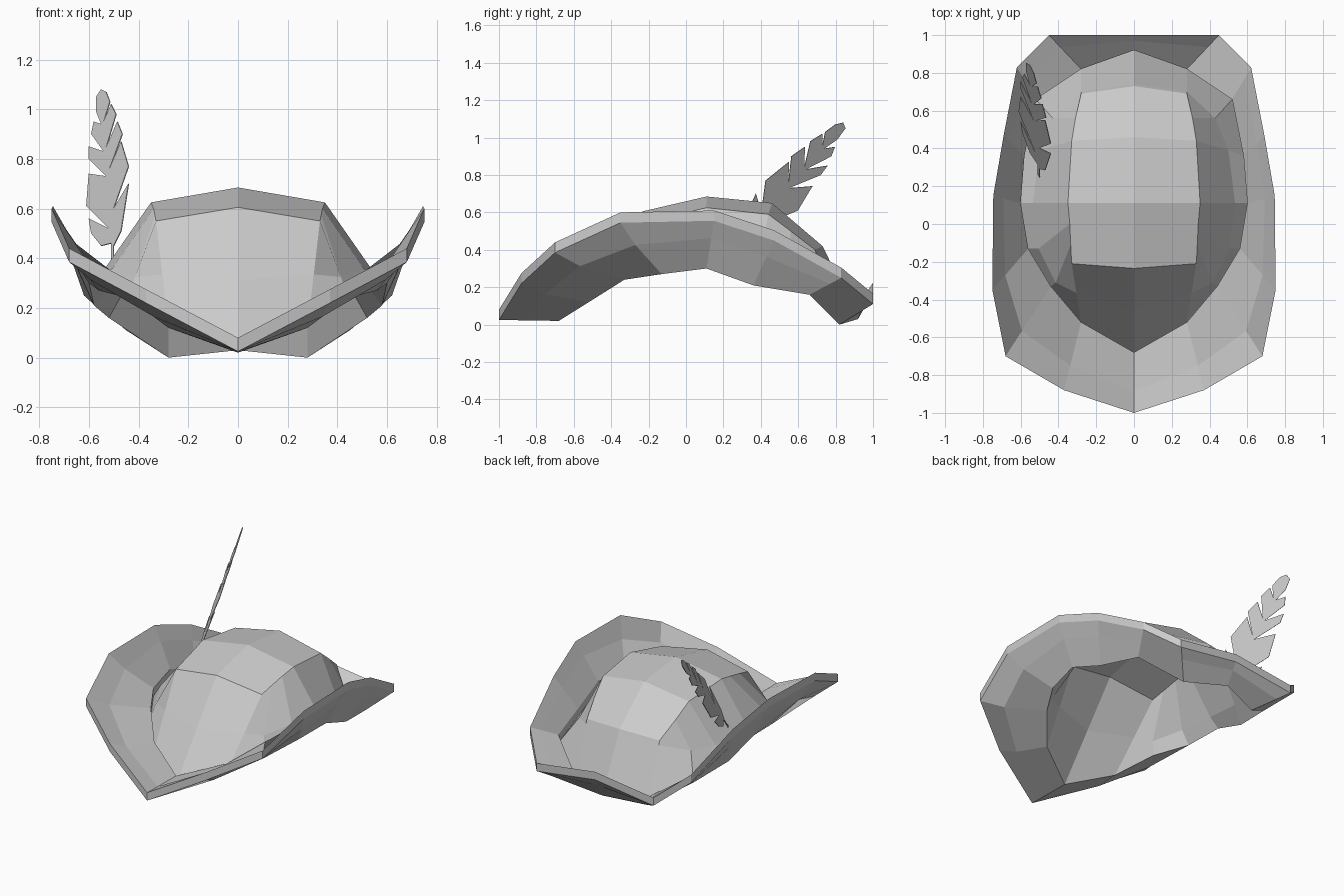
import bpy, bmesh
from mathutils import Vector as V

if "Cube" in bpy.data.objects:
    bpy.data.objects.remove(bpy.data.objects["Cube"])

felt = bpy.data.materials.new("grey_felt")
felt.use_nodes = True
GREY = (0.6, 0.6, 0.6, 1)
felt.diffuse_color = GREY
felt.node_tree.nodes["Principled BSDF"].inputs["Base Color"].default_value = GREY

THICK = V((0, 0, 0.055))


def build(name, bm, mirror=True):
    """Turn a bmesh into a flat shaded object, mirrored across x."""
    bmesh.ops.recalc_face_normals(bm, faces=bm.faces)
    mesh = bpy.data.meshes.new(name)
    bm.to_mesh(mesh)
    bm.free()
    mesh.materials.append(felt)
    obj = bpy.data.objects.new(name, mesh)
    bpy.context.collection.objects.link(obj)
    if mirror:
        mod = obj.modifiers.new("mirror", 'MIRROR')
        mod.merge_threshold = 0.001
    return obj


def loft(bm, columns, closed):
    """Bridge neighbouring columns of points with quads."""
    grid = [[bm.verts.new(p) for p in col] for col in columns]
    for a, b in zip(grid, grid[1:]):
        n = len(a)
        for i in range(n if closed else n - 1):
            j = (i + 1) % n
            bm.faces.new((a[i], a[j], b[j], b[i]))
    return grid


# Half outlines from back to front: head opening, brim edge, crown shoulder
opening = [V(p) for p in (
    (0, .92, .03), (.28, .82, 0), (.52, .66, .16), (.58, .36, .21), (.6, .11, .3),
    (.56, -.13, .27), (.44, -.33, .24), (.28, -.52, .12), (0, -.68, .02))]
edge = [V(p) for p in (
    (0, 1, .17), (.45, 1, .11), (.62, .83, .25), (.69, .47, .45), (.745, .15, .555),
    (.75, -.35, .545), (.68, -.7, .385), (.37, -.88, .22), (0, -1, .025))]
shoulder = [V(p) for p in (
    (0, .73, .42), (.28, .69, .4), (.31, .56, .5), (.33, .44, .59), (.35, .11, .625),
    (.34, 0, .6), (.335, -.11, .575), (.33, -.21, .55), (0, -.235, .605))]
# Foot of the crown's walls, inside the opening, by column
foot = {0: (0, .74, .4), 1: (.28, .7, .37), 2: (.43, .56, .32), 3: (.5, .39, .31),
        4: (.535, .11, .36), 5: (.505, -.13, .36), 6: (.415, -.31, .325)}

# Upturned brim: closed cross-sections, slightly dished at the front sides
sections = []
for i, (a, b) in enumerate(zip(opening, edge)):
    mid = a.lerp(b, 0.64)
    if i in (5, 6, 7):
        mid.z -= 0.02
    sections.append([a, mid, b, b + THICK, mid + THICK, a + THICK])
bm = bmesh.new()
loft(bm, sections, True)
build("brim", bm)

# Crown: walls rising from the opening and a ridged cap
walls = []
for i, (low, high) in enumerate(zip(opening, shoulder)):
    walls.append([low, V(foot.get(i, (low + high) / 2)), high])
bm = bmesh.new()
rim = [col[2] for col in loft(bm, walls, False)]
ridge_back = bm.verts.new((0, .46, .65))
ridge_top = bm.verts.new((0, .11, .685))
bm.faces.new(rim[:4] + [ridge_back])
bm.faces.new((ridge_back, rim[3], rim[4], ridge_top))
bm.faces.new([ridge_top] + rim[4:])
build("crown", bm)

# Feather: notched outline (x, z in hundredths) laid on a slanted plane
outline = (
    (-50, 39), (-50, 45), (-47, 51), (-44, 70), (-50, 60), (-44, 77), (-47, 87),
    (-52, 75), (-46.5, 90), (-48.5, 95), (-53, 84.5), (-49, 98), (-51, 102), (-54, 95),
    (-51.5, 103), (-53, 107), (-55, 108), (-57, 105), (-57, 99), (-55, 94), (-58, 95),
    (-59, 90), (-54, 83), (-60, 85), (-60, 80), (-53, 73), (-60, 74), (-61, 61),
    (-52, 52), (-60, 56), (-59, 50), (-55, 45), (-51, 46), (-51, 39))
bm = bmesh.new()
points = []
for px, pz in outline:
    x, z = px / 100, pz / 100
    points.append(bm.verts.new((x, .26 - 1.7 * (x + .507) + .735 * (z - .39), z)))
bm.faces.new(points)
bm.normal_update()
bmesh.ops.triangulate(bm, faces=bm.faces)
feather = build("feather", bm, mirror=False)
plate = feather.modifiers.new("plate", 'SOLIDIFY')
plate.thickness = 0.004
plate.offset = 0
